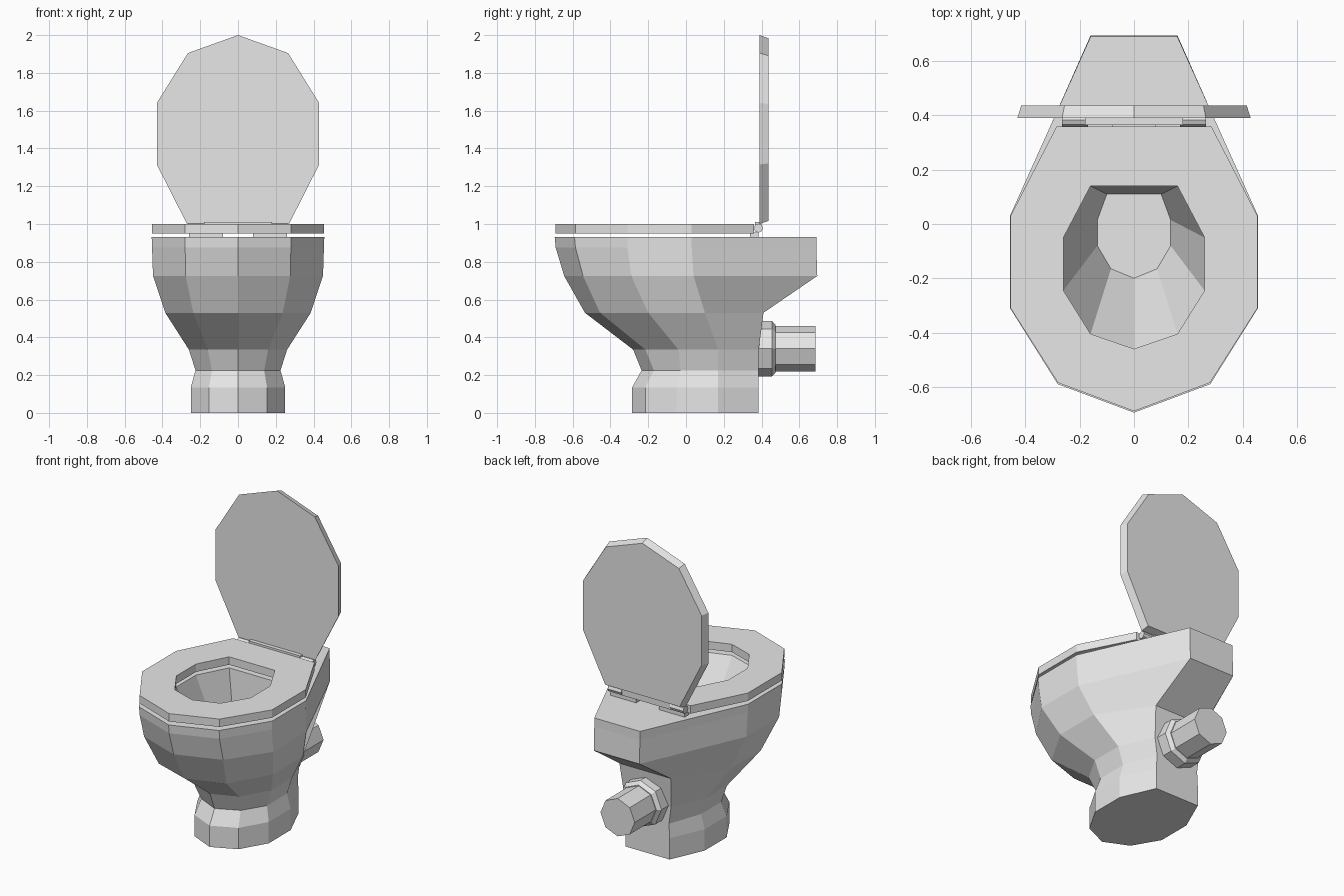
import bpy, bmesh
from math import pi, sin, cos

old = bpy.data.objects.get("Cube")
if old:
    bpy.data.objects.remove(old, do_unlink=True)

ceramic = bpy.data.materials.new("pale grey ceramic")
ceramic.use_nodes = True
grey = (0.8, 0.8, 0.8, 1)
ceramic.diffuse_color = grey
ceramic.node_tree.nodes["Principled BSDF"].inputs["Base Color"].default_value = grey


def finish(name, bm):
    """Turn a bmesh into a flat-shaded object with outward normals."""
    bmesh.ops.recalc_face_normals(bm, faces=bm.faces)
    mesh = bpy.data.meshes.new(name)
    bm.to_mesh(mesh)
    bm.free()
    mesh.materials.append(ceramic)
    obj = bpy.data.objects.new(name, mesh)
    bpy.context.collection.objects.link(obj)
    return obj


def loft(name, rings, loop=False):
    """Join equal-sized rings with quads; cap the ends unless looped."""
    bm = bmesh.new()
    rows = [[bm.verts.new(p) for p in ring] for ring in rings]
    pairs = list(zip(rows, rows[1:]))
    if loop:
        pairs.append((rows[-1], rows[0]))
    else:
        bm.faces.new(rows[0])
        bm.faces.new(rows[-1])
    count = len(rows[0])
    for low, high in pairs:
        for i in range(count):
            j = (i + 1) % count
            bm.faces.new((low[i], low[j], high[j], high[i]))
    return finish(name, bm)


def mirrored(nose, half):
    """Nine-sided outline: one nose point plus a mirrored half."""
    return [(0, nose)] + half + [(-x, y) for x, y in reversed(half)]


def flat(outline, z):
    return [(x, y, z) for x, y in outline]


def box(name, low, high):
    corners = [(low[0], low[1]), (high[0], low[1]), (high[0], high[1]), (low[0], high[1])]
    return loft(name, [flat(corners, low[2]), flat(corners, high[2])])


def tube(name, axis, centre, profile, sides=8):
    """Faceted round bar along x or y; profile holds (position, radius)."""
    rings = []
    for along, radius in profile:
        ring = []
        for i in range(sides):
            a = 2 * pi * i / sides
            u, v = centre[0] + radius * cos(a), centre[1] + radius * sin(a)
            ring.append((along, u, v) if axis == "x" else (u, along, v))
        rings.append(ring)
    return loft(name, rings)


# Bowl body: height, half width, nose, shoulder, side front, side rear, back x, back y
sections = [
    (0, .25, -.285, -.215, -.05, .17, .155, .385),
    (.135, .25, -.285, -.215, -.05, .17, .155, .385),
    (.225, .225, -.235, -.17, -.03, .17, .15, .385),
    (.335, .26, -.28, -.215, -.04, .17, .165, .385),
    (.53, .385, -.535, -.455, -.2, .1, .18, .41),
    (.725, .45, -.645, -.545, -.29, .04, .16, .695),
    (.875, .455, -.69, -.585, -.31, .03, .16, .69),
    (.93, .457, -.695, -.59, -.31, .03, .16, .69),
]
rings = []
for z, wide, nose, shoulder, front, rear, bx, by in sections:
    half = [(wide * .615, shoulder), (wide, front), (wide, rear), (bx, by)]
    rings.append(flat(mirrored(nose, half), z))

# The same loft turns over the rim and down into the basin
opening = mirrored(-.46, [(.16, -.405), (.26, -.245), (.26, -.05), (.16, .14)])
basin = mirrored(-.2, [(.085, -.165), (.135, -.08), (.135, .015), (.1, .11)])
rings += [flat(opening, .93), flat(basin, .5)]
loft("bowl", rings)

# Seat ring
rim = mirrored(-.69, [(.28, -.585), (.455, -.31), (.455, .03), (.285, .36)])
loft("seat", [flat(rim, .95), flat(rim, 1), flat(opening, 1), flat(opening, .95)], loop=True)

# Raised lid, slightly tapered towards its back
lid_outline = mirrored(2, [(.265, 1.905), (.43, 1.64), (.43, 1.315), (.27, 1)])
lid_rings = []
for y, scale in ((.39, 1), (.437, .966)):
    lid_rings.append([(x * scale, y, 1.5 + (z - 1.5) * scale) for x, z in lid_outline])
loft("lid", lid_rings)

# Hinge: centre block, with a pin and foot on each side
box("hinge_block", (-.18, .365, .96), (.18, .4, 1.01))
for side, name in ((1, "left"), (-1, "right")):
    tube(name + "_hinge_pin", "x", (.383, .978), [(side * .17, .024), (side * .265, .024)])
    xs = sorted((side * .08, side * .26))
    box(name + "_hinge_foot", (xs[0], .34, .925), (xs[1], .385, .955))

# Waste outlet at the back
tube("outlet_collar", "y", (0, .34), [(.36, .147), (.455, .147), (.475, .125)])
tube("outlet_pipe", "y", (0, .34), [(.45, .12), (.685, .12)])
